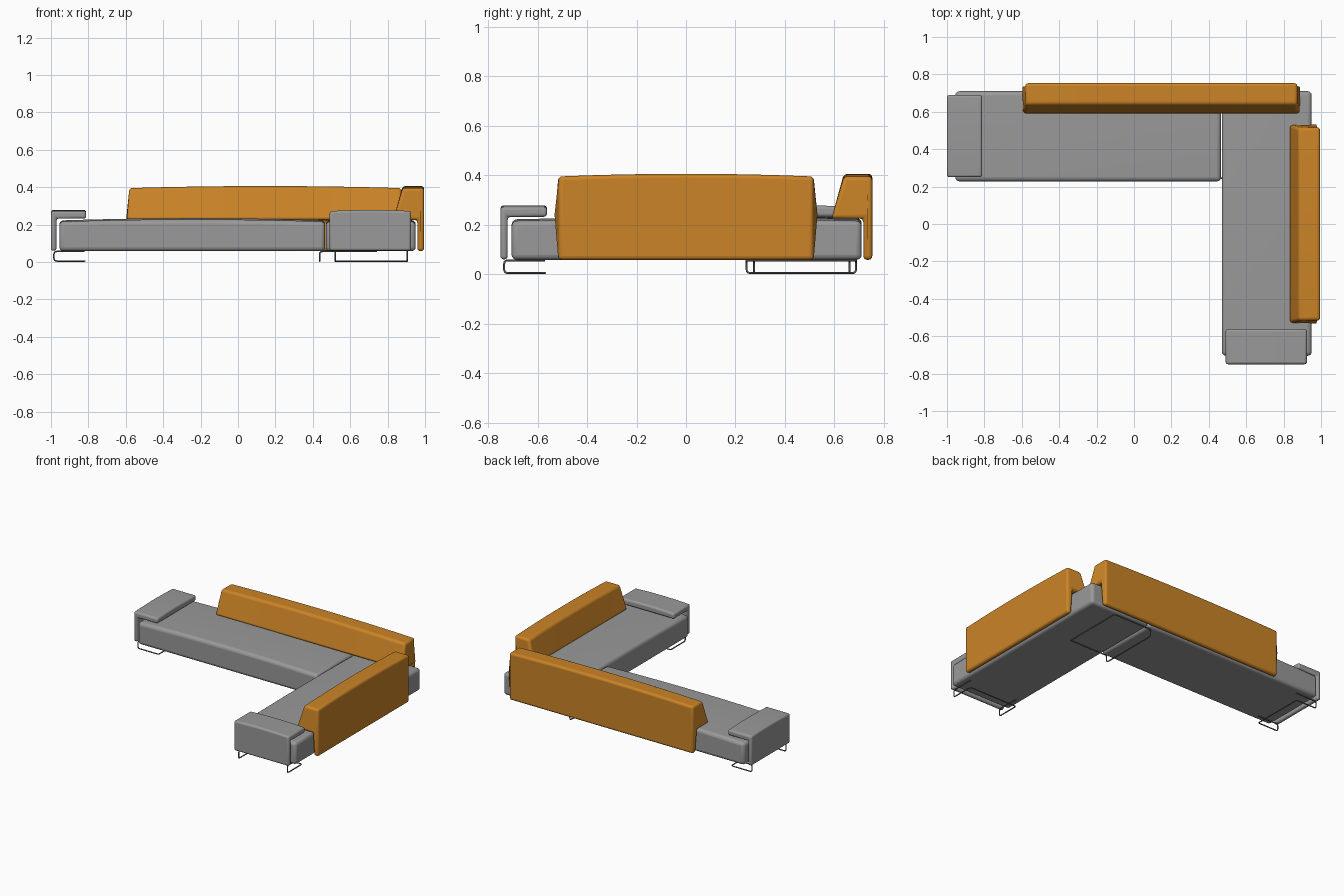
import bpy, bmesh
from mathutils import Vector

cube = bpy.data.objects.get("Cube")
if cube:
    bpy.data.objects.remove(cube, do_unlink=True)


def material(name, color):
    m = bpy.data.materials.new(name)
    m.use_nodes = True
    m.diffuse_color = (*color, 1)
    m.node_tree.nodes["Principled BSDF"].inputs["Base Color"].default_value = (*color, 1)
    return m


GREY = material("grey fabric", (0.32, 0.32, 0.32))
ORANGE = material("orange fabric", (0.6, 0.23, 0.02))
STEEL = material("dark steel", (0.12, 0.12, 0.12))


def finish(obj, mat):
    obj.data.materials.append(mat)
    bpy.ops.object.select_all(action='DESELECT')
    obj.select_set(True)
    bpy.context.view_layer.objects.active = obj


def sweep(name, profile, start, end, axis, mat, radius, crown=0.0, taper=0.0, steps=8):
    """Sweep a (depth, height) profile along an axis, with a crowned top and soft edges."""
    top = max(z for p, z in profile)
    low = min(z for p, z in profile)
    mid, half = (start + end) / 2, (end - start) / 2
    bm = bmesh.new()
    rings = []
    for i in range(steps + 1):
        u = 2 * i / steps - 1
        ring = []
        for p, z in profile:
            pinch = taper if z in (low, top) else 0
            t = mid + u * (half - pinch)
            if z > top - 0.03:
                z += crown * (1 - u * u)
            ring.append(bm.verts.new((t, p, z) if axis == 'x' else (p, t, z)))
        rings.append(ring)
    n = len(profile)
    for a, b in zip(rings, rings[1:]):
        for k in range(n):
            bm.faces.new((a[k], a[(k + 1) % n], b[(k + 1) % n], b[k]))
    bm.faces.new(rings[0])
    bm.faces.new(rings[-1])
    bmesh.ops.recalc_face_normals(bm, faces=bm.faces)
    mesh = bpy.data.meshes.new(name)
    bm.to_mesh(mesh)
    bm.free()
    obj = bpy.data.objects.new(name, mesh)
    bpy.context.collection.objects.link(obj)
    finish(obj, mat)
    bev = obj.modifiers.new("soft edges", 'BEVEL')
    bev.width, bev.segments, bev.limit_method = radius, 4, 'ANGLE'
    bpy.ops.object.shade_smooth_by_angle()


def wire(name, points, radius=0.004, bend=0.015):
    """Round steel rod through the points, with bent corners."""
    pts = [Vector(p) for p in points]
    path = [pts[0]]
    for a, b, c in zip(pts, pts[1:], pts[2:]):
        p = b + (a - b).normalized() * bend
        q = b + (c - b).normalized() * bend
        for i in range(5):
            s = i / 4
            path.append(p * (1 - s) ** 2 + b * 2 * s * (1 - s) + q * s * s)
    path.append(pts[-1])
    curve = bpy.data.curves.new(name, 'CURVE')
    curve.dimensions = '3D'
    curve.bevel_depth, curve.bevel_resolution = radius, 2
    curve.use_fill_caps = True
    spline = curve.splines.new('POLY')
    spline.points.add(len(path) - 1)
    for sp, co in zip(spline.points, path):
        sp.co = (*co, 1)
    obj = bpy.data.objects.new(name, curve)
    bpy.context.collection.objects.link(obj)
    finish(obj, STEEL)
    bpy.ops.object.convert(target='MESH')


def seat_profile(a, b):
    m = (a + b) / 2
    return [(a, 0.058), (b, 0.058), (b, 0.215), (m, 0.222), (a, 0.215)]


def back_profile(outer):
    # thin panel hanging behind the seat, with a wedge cushion resting on it
    return [(outer - d, z) for d, z in
            ((0, 0.058), (0, 0.395), (0.115, 0.395), (0.165, 0.225), (0.036, 0.225), (0.036, 0.058))]


def arm_profile(outer):
    # upright end panel folding over into a flap
    return [(outer + d, z) for d, z in
            ((0, 0.06), (0.029, 0.06), (0.029, 0.232), (0.188, 0.232), (0.188, 0.272), (0, 0.272))]


# Seats
sweep("long_seat", seat_profile(0.228, 0.71), -0.955, 0.466, 'x', GREY, 0.022, 0.012)
sweep("side_seat", seat_profile(0.47, 0.95), -0.705, 0.71, 'y', GREY, 0.022, 0.008)

# Backrests
sweep("rear_backrest", back_profile(0.753), -0.595, 0.887, 'x', ORANGE, 0.016, 0.011, 0.014)
sweep("side_backrest", back_profile(0.995), -0.53, 0.53, 'y', ORANGE, 0.016, 0.011, 0.014)

# Armrests
sweep("long_seat_armrest", arm_profile(-1.0), 0.25, 0.69, 'y', GREY, 0.013, 0.006)
sweep("side_seat_armrest", arm_profile(-0.75), 0.49, 0.925, 'x', GREY, 0.013, 0.006)


# Sled legs under the two armrests
def sled(a, b, outer, inner):
    return [(a, inner, 0.056), (a, outer, 0.056), (a, outer, 0.005), (a, inner, 0.005),
            (b, inner, 0.005), (b, outer, 0.005), (b, outer, 0.056), (b, inner, 0.056)]


wire("side_seat_leg", sled(0.52, 0.905, -0.735, -0.57))
wire("long_seat_leg", [(d, w, z) for w, d, z in sled(0.275, 0.66, -0.984, -0.82)])

# Loop leg at the joint, with its mounting frame reaching under the side seat
wire("joint_leg", [(0.74, 0.245, 0.056), (0.437, 0.245, 0.056), (0.437, 0.245, 0.005),
                   (0.437, 0.687, 0.005), (0.437, 0.687, 0.056), (0.74, 0.687, 0.056),
                   (0.74, 0.245, 0.056)])
